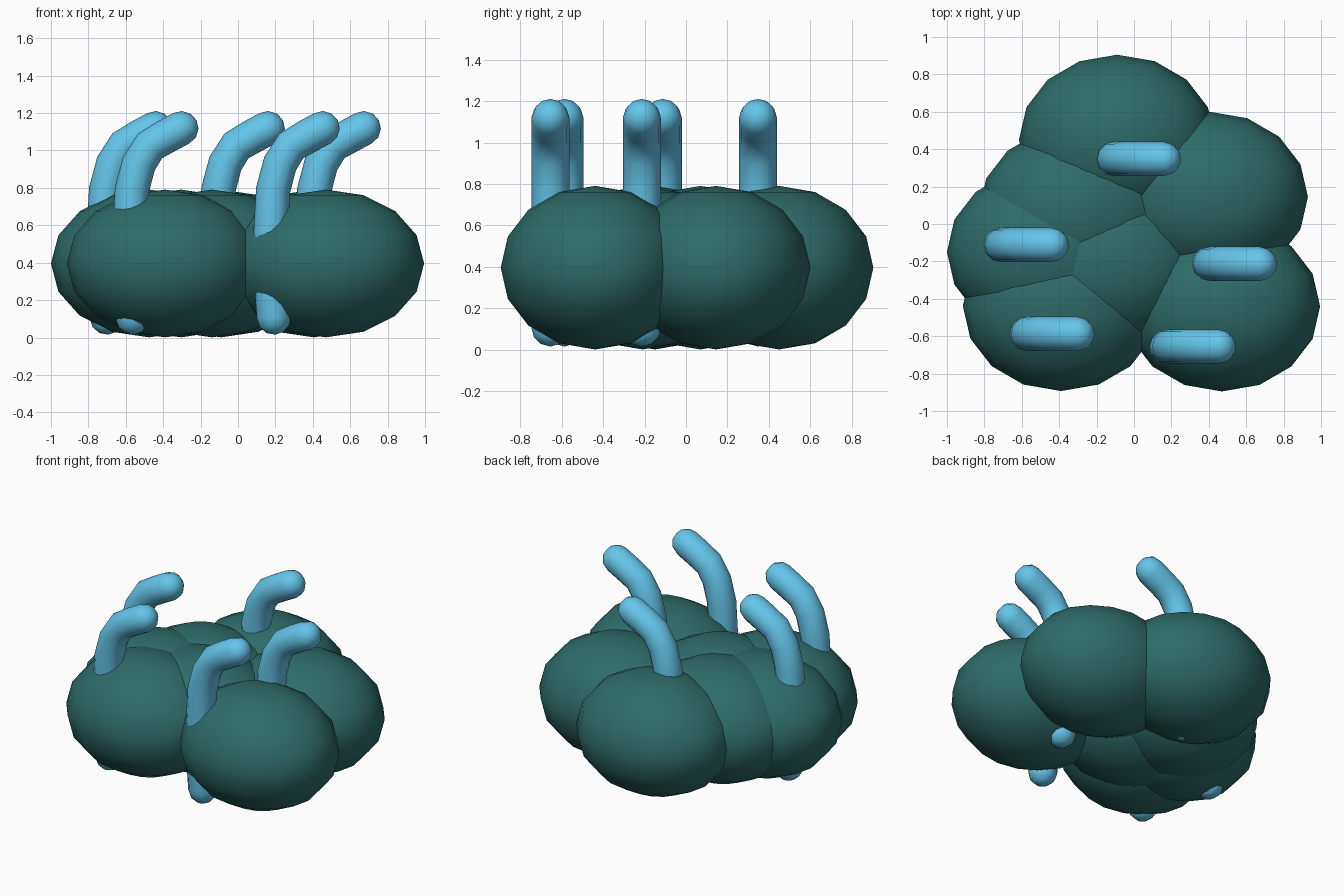
import bpy, bmesh
from math import sin, cos, pi, radians
from mathutils import Vector

if "Cube" in bpy.data.objects:
    bpy.data.objects.remove(bpy.data.objects["Cube"])


def material(name, color):
    m = bpy.data.materials.new(name)
    m.diffuse_color = (*color, 1)
    m.use_nodes = True
    m.node_tree.nodes["Principled BSDF"].inputs["Base Color"].default_value = m.diffuse_color
    return m


green = material("dark_green", (0.026, 0.150, 0.140))
blue = material("light_blue", (0.130, 0.560, 0.830))


# Seven overlapping flattened lobes
def lobe(name, x, y):
    bpy.ops.mesh.primitive_uv_sphere_add(segments=16, ring_count=8, radius=1,
                                         location=(x, y, 0.396))
    ob = bpy.context.object
    ob.name = name
    ob.scale = (0.525, 0.455, 0.395)
    ob.data.materials.append(green)
    bpy.ops.object.shade_smooth()


for name, x, y in [("back", -0.09, 0.45), ("right", 0.405, 0.145),
                   ("front_right", 0.47, -0.44), ("front_left", -0.39, -0.438),
                   ("left", -0.475, -0.15), ("back_left", -0.305, 0.07),
                   ("centre", -0.14, -0.21)]:
    lobe("lobe_" + name, x, y)

# Bent stalk: centre line in the xz plane, swept with round caps
RADIUS, SIDES = 0.092, 12
PATH = [Vector((x, 0, z)) for x, z in
        [(0.192, 0.107), (0.178, 0.3), (0.174, 0.55), (0.188, 0.79),
         (0.225, 0.93), (0.285, 1.025), (0.37, 1.075), (0.452, 1.119)]]


def stalk_mesh():
    bm = bmesh.new()
    start = (PATH[1] - PATH[0]).normalized()
    end = (PATH[-1] - PATH[-2]).normalized()
    stations = []  # centre, tangent, radius
    for a in (60, 30):
        a = radians(a)
        stations.append((PATH[0] - start * RADIUS * sin(a), start, RADIUS * cos(a)))
    for i, p in enumerate(PATH):
        before = (p - PATH[i - 1]).normalized() if i else start
        after = (PATH[i + 1] - p).normalized() if i < len(PATH) - 1 else end
        stations.append((p, (before + after).normalized(), RADIUS))
    for a in (30, 60):
        a = radians(a)
        stations.append((PATH[-1] + end * RADIUS * sin(a), end, RADIUS * cos(a)))
    side = Vector((0, 1, 0))
    rings = []
    for c, t, r in stations:
        n = side.cross(t)
        rings.append([bm.verts.new(c + r * (n * cos(2 * pi * k / SIDES) + side * sin(2 * pi * k / SIDES)))
                      for k in range(SIDES)])
    for lo, hi in zip(rings, rings[1:]):
        for k in range(SIDES):
            j = (k + 1) % SIDES
            bm.faces.new((lo[k], lo[j], hi[j], hi[k]))
    for ring, tip in ((rings[0], PATH[0] - start * RADIUS), (rings[-1], PATH[-1] + end * RADIUS)):
        pole = bm.verts.new(tip)
        for k in range(SIDES):
            bm.faces.new((ring[k], ring[(k + 1) % SIDES], pole))
    bmesh.ops.recalc_face_normals(bm, faces=bm.faces)
    for f in bm.faces:
        f.smooth = True
    me = bpy.data.meshes.new("stalk")
    bm.to_mesh(me)
    bm.free()
    me.materials.append(blue)
    return me


# Five identical stalks, all leaning to the right
mesh = stalk_mesh()
for name, dx, y in [("front_right", 0, -0.655), ("front_left", -0.755, -0.587),
                    ("left", -0.893, -0.112), ("back", -0.293, 0.348),
                    ("right", 0.22, -0.213)]:
    ob = bpy.data.objects.new("stalk_" + name, mesh)
    ob.location = (dx, y, 0)
    bpy.context.collection.objects.link(ob)
